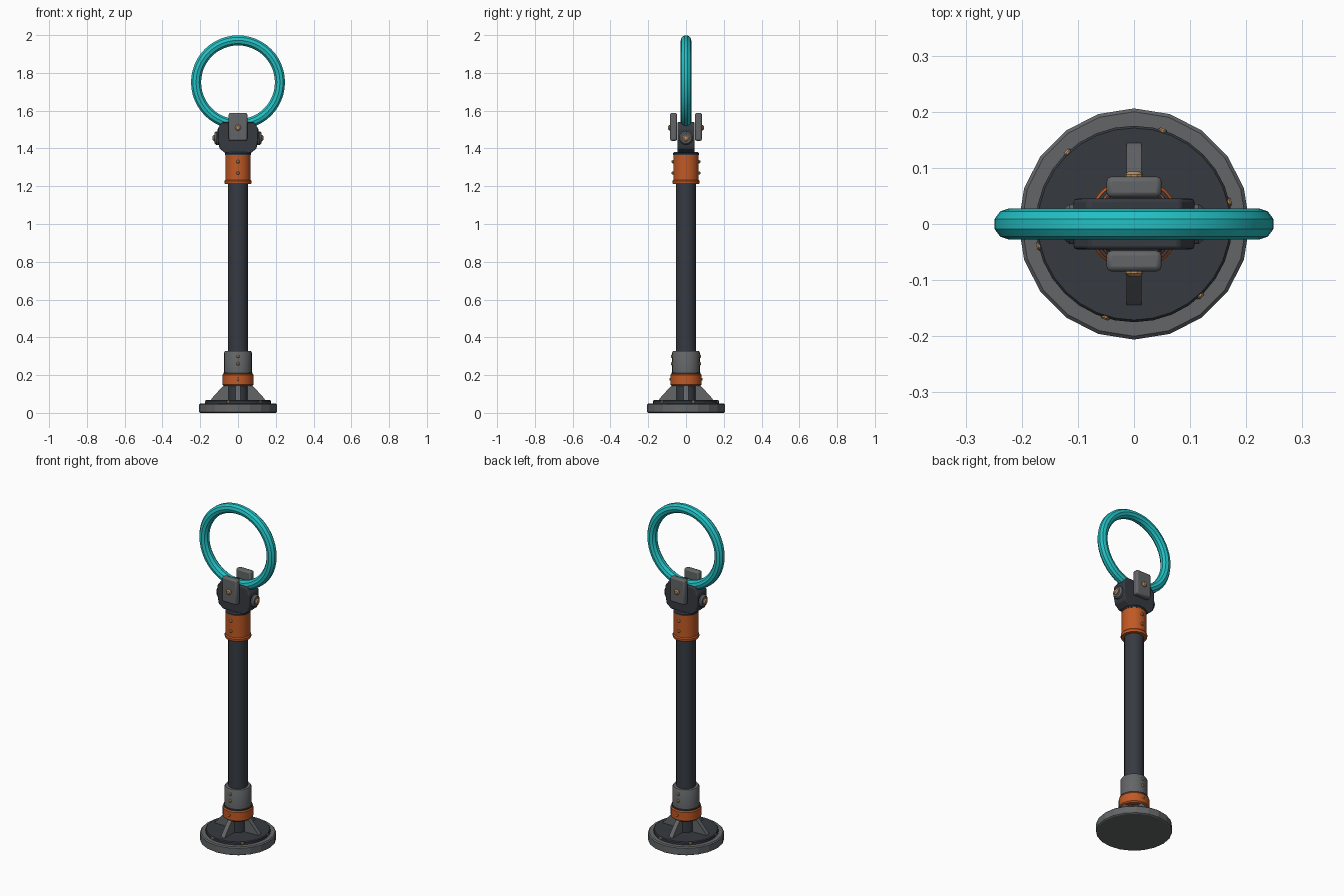
import bpy, bmesh, math
from mathutils import Matrix, Vector

cube = bpy.data.objects.get("Cube")
if cube:
    bpy.data.objects.remove(cube, do_unlink=True)


def material(name, rgb):
    m = bpy.data.materials.new(name)
    m.use_nodes = True
    m.diffuse_color = (*rgb, 1)
    m.node_tree.nodes["Principled BSDF"].inputs["Base Color"].default_value = (*rgb, 1)
    return m


DARK = material("dark slate", (0.037, 0.043, 0.053))
GREY = material("steel grey", (0.125, 0.13, 0.135))
ORANGE = material("burnt orange", (0.53, 0.1, 0.018))
COPPER = material("copper", (0.52, 0.28, 0.12))
CYAN = material("cyan", (0.017, 0.53, 0.55))


def finish(name, bm, mat, bevel=0, smooth=True):
    bmesh.ops.recalc_face_normals(bm, faces=bm.faces)
    mesh = bpy.data.meshes.new(name)
    bm.to_mesh(mesh)
    bm.free()
    obj = bpy.data.objects.new(name, mesh)
    bpy.context.collection.objects.link(obj)
    mesh.materials.append(mat)
    if bevel:
        mod = obj.modifiers.new("Bevel", "BEVEL")
        mod.width, mod.segments = bevel, 2
    if smooth:
        bpy.ops.object.select_all(action="DESELECT")
        obj.select_set(True)
        bpy.context.view_layer.objects.active = obj
        bpy.ops.object.shade_smooth_by_angle(angle=math.radians(30))
    return obj


def lathe(name, profile, mat, sides=24, axis="Z", center=(0, 0, 0), smooth=True):
    """Turn (radius, height) points into a closed solid along any axis."""
    direction = axis if isinstance(axis, Vector) else Vector((0, 0, 1))
    turn = direction.to_track_quat("Z", "Y").to_matrix() if direction.z < 1 else Matrix.Identity(3)
    bm = bmesh.new()
    rings = []
    for r, h in profile:
        ring = []
        for i in range(sides):
            a = math.tau * i / sides
            p = turn @ Vector((r * math.cos(a), r * math.sin(a), h))
            ring.append(bm.verts.new(p + Vector(center)))
        rings.append(ring)
    for low, high in zip(rings, rings[1:]):
        for i in range(sides):
            j = (i + 1) % sides
            bm.faces.new((low[i], low[j], high[j], high[i]))
    bm.faces.new(rings[0])
    bm.faces.new(rings[-1])
    return finish(name, bm, mat, smooth=smooth)


def extrude(name, outline, half, mat, angle=0, y=0, bevel=0):
    """Outline in x and z, thickened along y, then turned about z."""
    bm = bmesh.new()
    front = [bm.verts.new((x, y - half, z)) for x, z in outline]
    back = [bm.verts.new((x, y + half, z)) for x, z in outline]
    bm.faces.new(front)
    bm.faces.new(back)
    n = len(outline)
    for i in range(n):
        j = (i + 1) % n
        bm.faces.new((front[i], front[j], back[j], back[i]))
    bmesh.ops.rotate(bm, verts=bm.verts, matrix=Matrix.Rotation(angle, 3, "Z"))
    return finish(name, bm, mat, bevel)


def rivet(name, angle, radius, z, size, height, mat=COPPER):
    d = Vector((math.cos(angle), math.sin(angle), 0))
    lathe(name, [(size, -0.006), (size, height * 0.5), (size * 0.6, height)],
          mat, 10, d, d * radius + Vector((0, 0, z)))


# Foot plate and the raised disc on it
lathe("foot_plate", [(0.2, 0), (0.206, 0.004), (0.206, 0.044), (0.2, 0.05)], GREY, 20, smooth=False)
lathe("foot_disc", [(0.175, 0.048), (0.175, 0.062), (0.171, 0.067)], DARK, 32)
for k in range(6):
    rivet(f"disc_rivet_{k}", math.radians(13 + 60 * k), 0.172, 0.058, 0.008, 0.006)

# Four bracing fins around the column foot
for k in range(4):
    extrude(f"base_fin_{k}", [(0.03, 0.065), (0.145, 0.065), (0.138, 0.078), (0.075, 0.147), (0.03, 0.147)],
            0.013, GREY, k * math.pi / 2)

# Column with its lower collar and sleeve
lathe("column", [(0.053, 0.06), (0.053, 1.3)], DARK)
lathe("lower_collar", [(0.076, 0.143), (0.083, 0.15), (0.083, 0.2), (0.076, 0.21)], ORANGE)
lathe("collar_seam", [(0.078, 0.207), (0.078, 0.214)], DARK)
lathe("lower_sleeve", [(0.073, 0.212), (0.073, 0.32), (0.069, 0.327)], GREY)

# Upper collar
lathe("upper_collar", [(0.07, 1.213), (0.072, 1.217), (0.072, 1.228), (0.067, 1.234),
                       (0.067, 1.368), (0.063, 1.373)], ORANGE)
lathe("upper_collar_rim", [(0.069, 1.366), (0.069, 1.374), (0.064, 1.381)], DARK)

# Paired rivets on front and back
for side, angle in (("front", -math.pi / 2), ("back", math.pi / 2)):
    for z in (0.26, 0.3):
        rivet(f"sleeve_rivet_{side}_{z}", angle, 0.072, z, 0.009, 0.008)
    for z in (1.27, 1.33):
        rivet(f"collar_rivet_{side}_{z}", angle, 0.066, z, 0.009, 0.01)
    rivet(f"lower_collar_rivet_{side}", angle, 0.082, 0.178, 0.008, 0.005)

# Ring holder: chamfered block with a wider cheek
half_outline = [(0.068, 1.375), (0.098, 1.4), (0.108, 1.45), (0.108, 1.505), (0.082, 1.54)]
outline = half_outline + [(-x, z) for x, z in reversed(half_outline)]
extrude("ring_holder", outline, 0.045, DARK, bevel=0.006)

# Clamp plates gripping the ring, with bolts
for side, sign in (("front", -1), ("back", 1)):
    extrude(f"clamp_plate_{side}", [(-0.049, 1.44), (0.049, 1.44), (0.049, 1.588), (-0.049, 1.588)],
            0.0185, GREY, y=sign * 0.066, bevel=0.009)
    rivet(f"clamp_bolt_{side}", sign * math.pi / 2, 0.083, 1.51, 0.016, 0.011)

# Pivot bolts on both ends of the holder
for side, angle in (("left", 0), ("right", math.pi)):
    d = Vector((math.cos(angle), 0, 0))
    lathe(f"pivot_washer_{side}", [(0.036, 0.1), (0.036, 0.115), (0.028, 0.124)],
          GREY, 16, d, (0, 0, 1.455))
    rivet(f"pivot_bolt_{side}", angle, 0.122, 1.455, 0.018, 0.012)

# Ring
bm = bmesh.new()
section = bmesh.ops.create_circle(bm, segments=10, radius=0.028)["verts"]
bmesh.ops.rotate(bm, verts=section, matrix=Matrix.Rotation(math.pi / 2, 3, "X") @ Matrix.Rotation(math.pi / 2, 3, "X"))
# The section lies in x and y, and is swept about the y axis
bmesh.ops.translate(bm, verts=section, vec=(0.222, 0, 0))
bmesh.ops.spin(bm, geom=bm.verts[:] + bm.edges[:], cent=(0, 0, 0), axis=(0, 1, 0),
               angle=math.tau, steps=48, use_merge=True)
bmesh.ops.remove_doubles(bm, verts=bm.verts, dist=0.0005)
bmesh.ops.translate(bm, verts=bm.verts, vec=(0, 0, 1.75))
ring = finish("ring", bm, CYAN)
for p in ring.data.polygons:
    p.use_smooth = True
